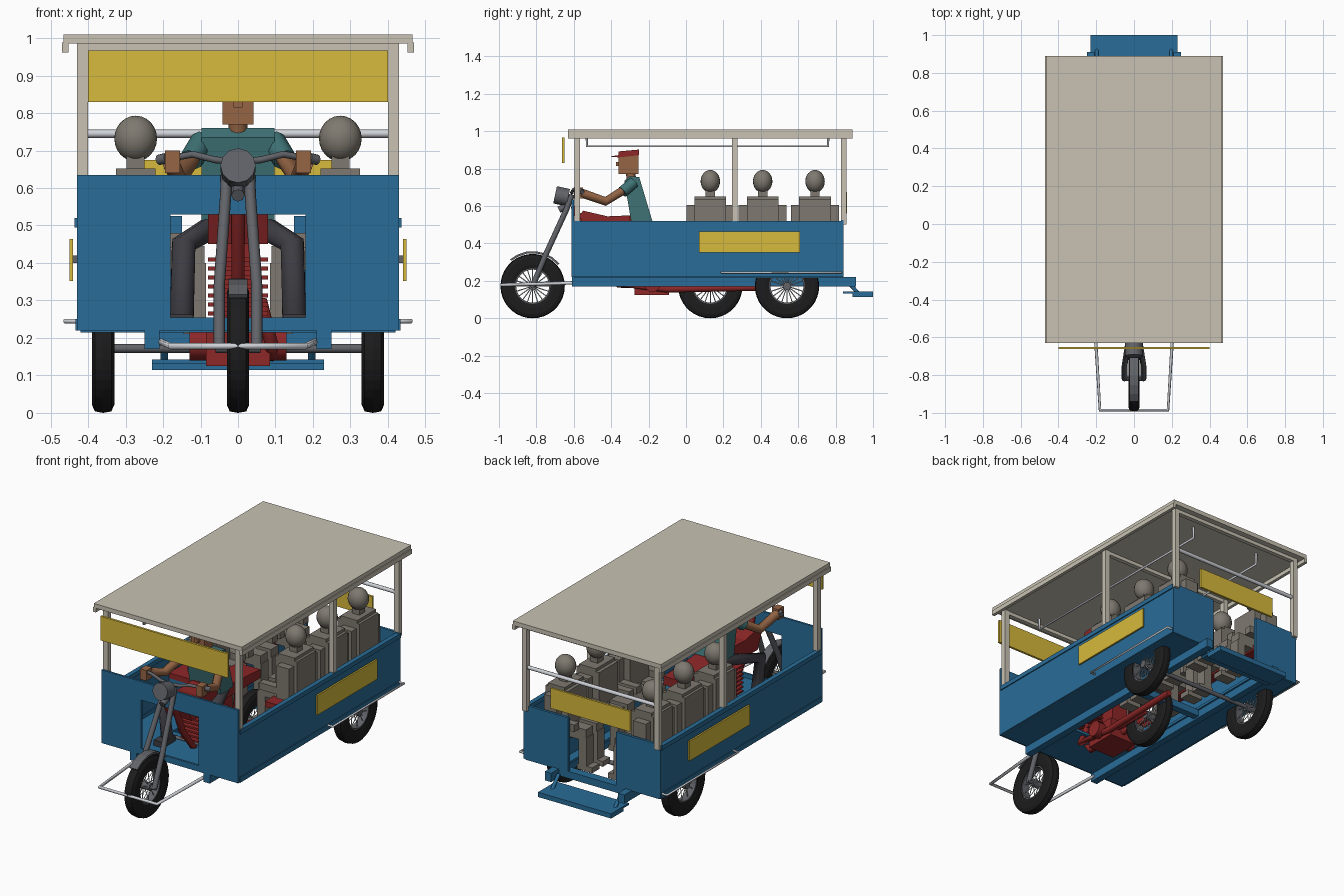
import bpy, bmesh, math
from mathutils import Vector

if "Cube" in bpy.data.objects:
    bpy.data.objects.remove(bpy.data.objects["Cube"])

def mat(name, *c):
    m = bpy.data.materials.new(name)
    m.diffuse_color = (*c, 1)
    m.use_nodes = True
    m.node_tree.nodes["Principled BSDF"].inputs["Base Color"].default_value = m.diffuse_color
    return m

BLUE = mat("blue_paint", .022, .15, .31)
CREAM = mat("cream_paint", .58, .54, .45)
YELLOW = mat("yellow_board", .68, .49, .045)
BLACK = mat("rubber", .012, .012, .012)
STEEL = mat("bright_steel", .62, .64, .68)
DARK = mat("dark_metal", .12, .125, .14)
RED = mat("red_paint", .27, .02, .02)
STONE = mat("passenger_grey", .21, .19, .16)
SKIN = mat("skin", .30, .13, .06)
TEAL = mat("shirt", .05, .17, .18)
CLOTH = mat("trousers", .045, .045, .055)

def finish(name, bm, m, smooth=False):
    bmesh.ops.recalc_face_normals(bm, faces=bm.faces)
    me = bpy.data.meshes.new(name)
    bm.to_mesh(me)
    bm.free()
    me.materials.append(m)
    ob = bpy.data.objects.new(name, me)
    bpy.context.collection.objects.link(ob)
    if smooth:
        me.shade_smooth()
    return ob

def boxes(name, m, *bounds):
    """One object of boxes, each given as x0,x1,y0,y1,z0,z1."""
    bm = bmesh.new()
    for x0, x1, y0, y1, z0, z1 in bounds:
        for v in bmesh.ops.create_cube(bm, size=1)["verts"]:
            v.co = ((x0 + x1) / 2 + v.co.x * (x1 - x0), (y0 + y1) / 2 + v.co.y * (y1 - y0),
                    (z0 + z1) / 2 + v.co.z * (z1 - z0))
    return finish(name, bm, m)

def pair(name, m, *bounds):
    """Boxes repeated on both sides of x = 0."""
    return boxes(name, m, *bounds, *[(-b[1], -b[0], *b[2:]) for b in bounds])

def prism(name, m, pts, x0, x1):
    """A y,z outline extruded along x."""
    bm = bmesh.new()
    f = bm.faces.new([bm.verts.new((x0, y, z)) for y, z in pts])
    ext = bmesh.ops.extrude_face_region(bm, geom=[f])["geom"]
    bmesh.ops.translate(bm, vec=(x1 - x0, 0, 0), verts=[g for g in ext if isinstance(g, bmesh.types.BMVert)])
    return finish(name, bm, m)

def rods(name, m, r, *paths, res=2):
    """Round tubes along point paths."""
    cu = bpy.data.curves.new(name, "CURVE")
    cu.dimensions = "3D"
    cu.bevel_depth, cu.bevel_resolution, cu.use_fill_caps = r, res, True
    for path in paths:
        s = cu.splines.new("POLY")
        s.points.add(len(path) - 1)
        for p, c in zip(s.points, path):
            p.co = (*c, 1)
    cu.materials.append(m)
    ob = bpy.data.objects.new(name, cu)
    bpy.context.collection.objects.link(ob)
    return ob

def mrods(name, m, r, *paths):
    return rods(name, m, r, *paths, *[[(-x, y, z) for x, y, z in p] for p in paths])

def ball(name, m, c, size):
    bm = bmesh.new()
    bmesh.ops.create_uvsphere(bm, u_segments=20, v_segments=12, radius=1)
    for v in bm.verts:
        v.co = Vector(c) + Vector([a * b for a, b in zip(v.co, size)])
    return finish(name, bm, m, True)

def ring(name, m, c, profile, n=36):
    """Closed axial,radius profile turned about the x axis."""
    bm = bmesh.new()
    loops = [[bm.verts.new((c[0] + a, c[1] + r * math.cos(t), c[2] + r * math.sin(t))) for a, r in profile]
             for t in [2 * math.pi * i / n for i in range(n)]]
    k = len(profile)
    for i in range(n):
        p, q = loops[i], loops[(i + 1) % n]
        for j in range(k):
            bm.faces.new((p[j], q[j], q[(j + 1) % k], p[(j + 1) % k]))
    return finish(name, bm, m)

# wheels: tyre, rim, spokes, hub
def wheel(name, x, y):
    c = (x, y, .172)
    ring(name + "_tyre", BLACK, c, [(-.025, .095), (.025, .095), (.03, .115), (.03, .15), (.022, .168),
                                    (0, .172), (-.022, .168), (-.03, .15), (-.03, .115)])
    ring(name + "_rim", DARK, c, [(-.022, .088), (.022, .088), (.022, .097), (-.022, .097)])
    rods(name + "_hub", DARK, .022, [(x - .03, y, .172), (x + .03, y, .172)])
    rods(name + "_spokes", STEEL, .0028, *[[(x + s * .018, y + .015 * math.cos(t), .172 + .015 * math.sin(t)),
         (x + s * .008, y + .092 * math.cos(t), .172 + .092 * math.sin(t))]
         for i in range(20) for s in [1 if i % 2 else -1] for t in [i * math.pi / 10]], res=0)

wheel("front_wheel", 0, -.82)
wheel("drive_wheel", 0, .13)
wheel("right_wheel", .36, .54)
wheel("left_wheel", -.36, .54)
rods("side_axle", DARK, .012, [(-.36, .54, .172), (.36, .54, .172)])

# body shell
pair("side_wall", BLUE, (.415, .43, -.6, .84, .22, .52), (.41, .436, -.6, .84, .495, .52), (.41, .434, -.6, .84, .22, .25))
pair("front_panel_side", BLUE, (.18, .43, -.612, -.6, .22, .635))
boxes("front_panel_bridge", BLUE, (-.18, .18, -.612, -.6, .53, .635), (-.18, .18, -.612, -.6, .22, .255))
pair("rear_panel", BLUE, (.15, .43, .828, .843, .22, .525))
pair("floor", BLUE, (.2, .42, -.6, .84, .215, .23))
boxes("front_floor", BLUE, (-.2, .2, -.6, -.3, .215, .23))
pair("chassis_rail", BLUE, (.21, .25, -.61, .91, .17, .22))
boxes("cross_member", BLUE, (-.25, .25, .79, .84, .18, .22), (-.25, .25, .25, .29, .18, .22))

# rear step
boxes("rear_step", BLUE, (-.23, .23, .89, 1, .115, .142), (-.23, .23, .84, .89, .132, .142))
mrods("step_hanger", BLUE, .01, [(.197, .86, .2), (.197, .92, .135)])

# roof, posts and beams
boxes("roof", CREAM, (-.465, .465, -.63, .89, .985, 1.01))
pair("roof_lip", CREAM, (.452, .47, -.63, .89, .962, .988))
pair("roof_post", CREAM, (.4, .43, -.597, -.567, .52, .985), (.4, .43, .245, .275, .5, .985), (.4, .43, .83, .858, .5, .985))
boxes("roof_beam", CREAM, *[(-.4, .4, y, y + .025, .965, .986) for y in (-.595, .247, .832)])

# rails
mrods("grab_rail", STEEL, .007, [(.22, -.53, .985), (.22, -.53, .92), (.22, .76, .92), (.22, .76, .985)])
rods("rear_cross_rail", STEEL, .011, [(-.4, .842, .745), (.4, .842, .745)])
mrods("side_rub_rail", STEEL, .006, [(.42, .19, .245), (.462, .19, .245), (.462, .83, .245), (.42, .83, .245)])
rods("front_bumper", STEEL, .009, [(-.205, -.58, .19), (-.18, -.985, .178), (.18, -.985, .178), (.205, -.58, .19)])

# blank sign boards
boxes("front_board", YELLOW, (-.4, .4, -.663, -.65, .83, .967))
boxes("rear_board", YELLOW, (-.25, .25, .848, .86, .56, .675))
pair("side_board", YELLOW, (.44, .45, .07, .61, .352, .464))
pair("board_mount", DARK, (.425, .442, .15, .17, .4, .42), (.425, .442, .51, .53, .4, .42))

# benches
pair("bench_cushion", RED, (.19, .413, -.03, .825, .37, .4))
pair("bench_base", BLUE, (.25, .413, -.03, .825, .23, .37))

# six seated passengers facing inwards
for s, side in ((1, "right"), (-1, "left")):
    for i, y in enumerate((.13, .41, .69)):
        n = f"{side}_passenger_{i + 1}"
        bb = [(.2, .34, y - .085, y + .085, .4, .635), (.22, .325, y - .085, y + .085, .635, .652),
              (.25, .298, y - .025, y + .025, .65, .69)]
        for d in (-1, 1):
            a, b = sorted((y + d * .085, y + d * .128))
            bb.append((.24, .32, a, b, .42, .605))
            bb.append((.13, .25, a, b, .44, .48))
            a, b = sorted((y + d * .015, y + d * .08))
            bb += [(.09, .25, a, b, .38, .445), (.085, .135, a, b, .24, .4), (.05, .145, a, b, .21, .24)]
        boxes(n, STONE, *[(min(s * p[0], s * p[1]), max(s * p[0], s * p[1]), *p[2:]) for p in bb])
        ball(n + "_head", STONE, (s * .273, y, .732), (.057, .052, .061))

# motorcycle front end
mrods("fork_leg", DARK, .015, [(.05, -.82, .172), (.05, -.75, .34), (.033, -.64, .58), (.03, -.61, .66)])
rods("front_axle", DARK, .012, [(-.06, -.82, .172), (.06, -.82, .172)])
arc = [math.radians(a) for a in range(40, 131, 15)]
prism("front_fender", DARK, [(-.82 + .187 * math.cos(t), .172 + .187 * math.sin(t)) for t in arc] +
      [(-.82 + .176 * math.cos(t), .172 + .176 * math.sin(t)) for t in reversed(arc)], -.025, .025)
rods("headlight", DARK, .047, [(0, -.70, .66), (0, -.63, .645)], res=4)
rods("horn", DARK, .018, [(0, -.68, .58), (0, -.64, .6)])
mrods("handlebar", DARK, .009, [(0, -.61, .67), (.06, -.61, .675), (.12, -.6, .69), (.205, -.56, .675)])
mrods("grip", DARK, .014, [(.19, -.57, .68), (.212, -.555, .675)])
boxes("mirror_stub", DARK, (-.035, .035, -.64, -.595, .64, .66))

# motorcycle frame, tank, engine, exhaust
prism("fuel_tank", RED, [(-.57, .55), (-.55, .575), (-.42, .545), (-.3, .55), (-.3, .45), (-.53, .45)], -.08, .08)
prism("saddle", RED, [(-.3, .555), (-.22, .57), (-.22, .52), (.1, .5), (.1, .45), (-.3, .45)], -.07, .07)
rods("down_tube", RED, .018, [(0, -.6, .6), (0, -.5, .36), (0, -.36, .18), (0, -.05, .17), (0, .13, .172)])
rods("back_tube", RED, .014, [(0, -.55, .48), (0, 0, .46), (0, -.05, .17)])
boxes("engine_block", RED, (-.085, .085, -.275, -.09, .125, .23), (-.05, .05, -.34, -.12, .23, .45))
boxes("cylinder_fins", RED, *[(-.08, .08, -.4, -.2, .26 + i * .024, .27 + i * .024) for i in range(7)])
rods("clutch_cover", RED, .045, [(-.13, -.18, .185), (.13, -.18, .185)], res=4)
rods("exhaust", RED, .018, [(.06, -.3, .3), (.09, -.34, .18), (.09, -.1, .155), (.09, .4, .165)])
mrods("swing_arm", RED, .012, [(.045, -.08, .175), (.045, .15, .172)])
rods("foot_pegs", DARK, .01, [(-.17, -.36, .235), (.17, -.36, .235)])

# driver
prism("driver_torso", TEAL, [(-.33, .735), (-.3, .76), (-.25, .755), (-.18, .52), (-.29, .5)], -.097, .097)
rods("driver_neck", SKIN, .025, [(0, -.29, .74), (0, -.3, .79)])
boxes("driver_head", SKIN, (-.042, .042, -.36, -.255, .77, .885), (-.012, .012, -.375, -.36, .815, .835))
prism("driver_cap", RED, [(-.41, .865), (-.36, .872), (-.36, .892), (-.25, .902), (-.25, .872), (-.36, .86)], -.045, .045)
mrods("driver_sleeve", TEAL, .032, [(.095, -.28, .725), (.125, -.34, .675)])
mrods("driver_arm", SKIN, .024, [(.11, -.31, .7), (.16, -.43, .625), (.18, -.56, .67)])
pair("driver_hand", SKIN, (.155, .195, -.6, -.55, .64, .7))
mrods("driver_leg", CLOTH, .034, [(.06, -.22, .5), (.145, -.46, .45), (.15, -.42, .25)])
pair("driver_shoe", CLOTH, (.12, .18, -.5, -.39, .23, .262))
